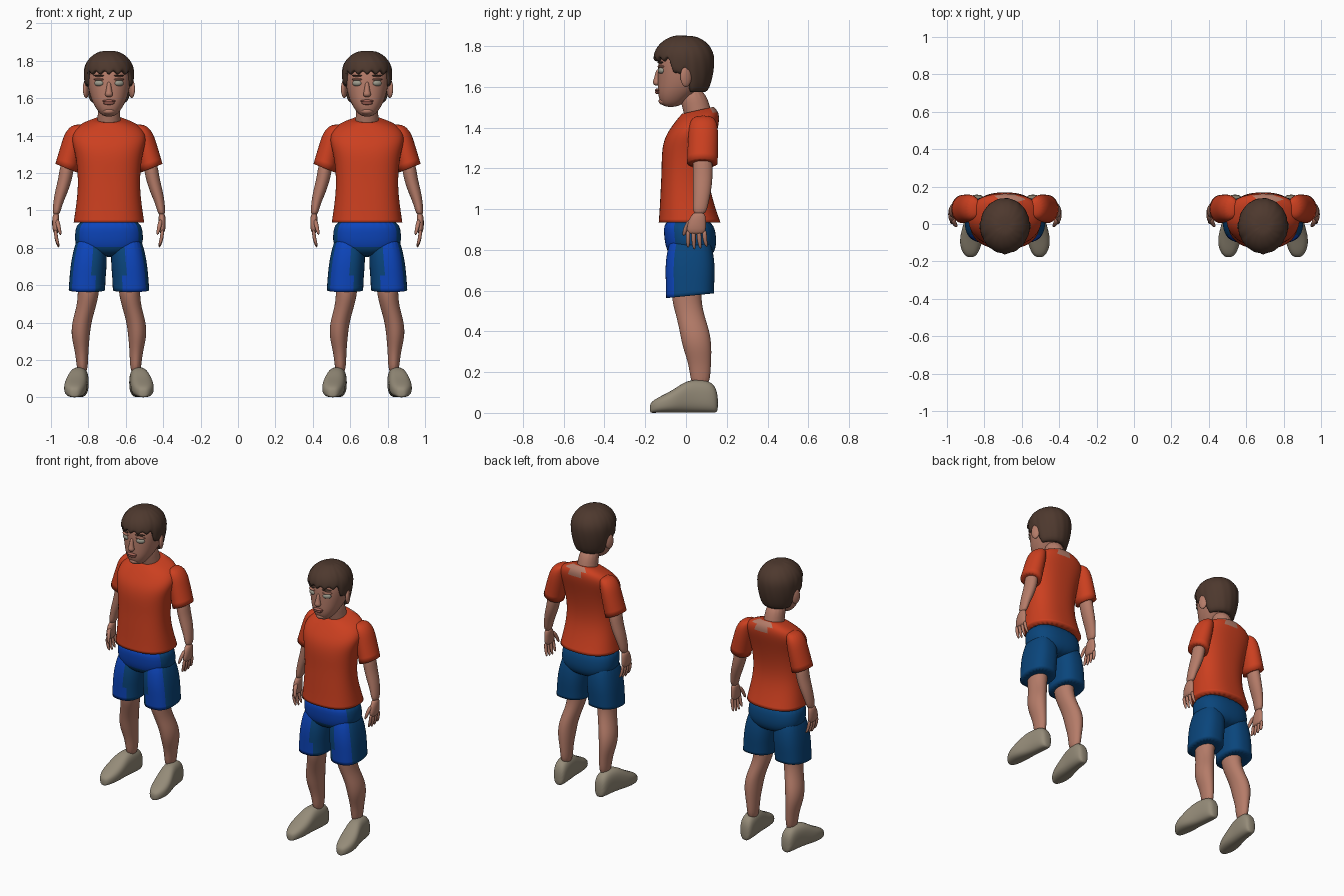
import bpy, bmesh, math
from mathutils import Vector, Matrix

cube = bpy.data.objects.get("Cube")
if cube:
    bpy.data.objects.remove(cube, do_unlink=True)

parts = []


def material(name, red, green, blue):
    mat = bpy.data.materials.new(name)
    mat.use_nodes = True
    mat.diffuse_color = (red, green, blue, 1)
    shader = mat.node_tree.nodes["Principled BSDF"]
    shader.inputs["Base Color"].default_value = (red, green, blue, 1)
    shader.inputs["Roughness"].default_value = .8
    return mat


SKIN = material("skin", .46, .2, .14)
HAIR = material("brown hair", .075, .04, .027)
SHIRT = material("orange red cloth", .6, .05, .014)
BLUE = material("bright blue cloth", .004, .06, .5)
NAVY = material("dark blue cloth", .003, .06, .2)
SHOE = material("grey beige canvas", .3, .26, .19)
EYE = material("eye grey", .33, .32, .26)
LIP = material("lips", .36, .12, .09)


def finish(name, bm, materials, rule=None, level=2):
    """Turn a bmesh into a smooth, subdivided part; rule picks a material per face."""
    bmesh.ops.recalc_face_normals(bm, faces=bm.faces)
    for face in bm.faces:
        face.smooth = True
        if rule:
            face.material_index = rule(face.calc_center_median())
    mesh = bpy.data.meshes.new(name)
    bm.to_mesh(mesh)
    bm.free()
    for mat in materials:
        mesh.materials.append(mat)
    obj = bpy.data.objects.new(name, mesh)
    bpy.context.scene.collection.objects.link(obj)
    if level:
        modifier = obj.modifiers.new("smooth", "SUBSURF")
        modifier.levels = modifier.render_levels = level
    parts.append(obj)


def bridge(bm, loops):
    """Join neighbouring loops of vertices with quads."""
    for lower, upper in zip(loops, loops[1:]):
        for i in range(len(lower)):
            bm.faces.new((lower[i - 1], lower[i], upper[i], upper[i - 1]))


def loft(name, rings, materials, side=1, sides=16, power=2, along_y=False,
         hard=(), rule=None, level=2):
    """Skin superellipse rings given as (x, y, z, half width, half depth, x tilt, y tilt)."""
    bm = bmesh.new()
    crease = bm.edges.layers.float.new("crease_edge")
    loops = []
    for ring in rings:
        x, y, z, width, depth, tilt_x, tilt_y = (tuple(ring) + (0, 0))[:7]
        loop = []
        for k in range(sides):
            angle = math.tau * (k + .5) / sides
            c, s = math.cos(angle), math.sin(angle)
            dx = width * math.copysign(abs(c) ** (2 / power), c)
            dy = depth * math.copysign(abs(s) ** (2 / power), s)
            if along_y:
                point = (x + dx, y, z + dy)
            else:
                point = (x + dx, y + dy, z + tilt_x * dx + tilt_y * dy)
            loop.append(bm.verts.new((side * point[0], point[1], point[2])))
        loops.append(loop)
    bridge(bm, loops)
    for end in (0, -1):
        cap = bm.faces.new(loops[end])
        if end in hard:
            for edge in cap.edges:
                edge[crease] = 1
    finish(name, bm, materials, rule, level)


def span(rows, tilt=0):
    """Centred rings from (z, half width, front y, back y); the tilt grows upward."""
    return [(0, (front + back) / 2, z, width, (back - front) / 2, 0, tilt * i / len(rows))
            for i, (z, width, front, back) in enumerate(rows)]


def ball(name, centre, size, mat, turn=0):
    """Ellipsoid turned about the vertical axis."""
    bm = bmesh.new()
    bmesh.ops.create_uvsphere(bm, u_segments=16, v_segments=10, radius=1)
    bm.transform(Matrix.Translation(centre) @ Matrix.Rotation(turn, 4, "Z")
                 @ Matrix.Diagonal(Vector(size)).to_4x4())
    finish(name, bm, [mat], level=0)


# Head and neck
loft("head", span([(1.5, .03, -.11, -.04), (1.53, .06, -.13, 0), (1.57, .085, -.14, .05),
                   (1.62, .105, -.14, .1), (1.7, .12, -.14, .12), (1.78, .12, -.13, .12),
                   (1.84, .05, -.06, .05)]), [SKIN], sides=20, power=2.2)
loft("neck", [(0, .07, 1.4, .075, .07), (0, .055, 1.49, .06, .07), (0, .02, 1.6, .06, .07)], [SKIN])

# Face
loft("nose", [(0, -.14, 1.605, .015, .015), (0, -.145, 1.62, .025, .022),
              (0, -.14, 1.64, .015, .018), (0, -.135, 1.69, .011, .011)], [SKIN], sides=10)
ball("upper_lip", (0, -.139, 1.584), (.036, .014, .008), LIP)
ball("lower_lip", (0, -.137, 1.573), (.03, .015, .009), LIP)
ball("chin", (0, -.105, 1.53), (.035, .03, .02), SKIN)
for s, side in ((1, "left"), (-1, "right")):
    x, turn = s * .054, s * .4
    ball(side + "_eye", (x, -.122, 1.68), (.027, .014, .016), EYE, turn)
    ball(side + "_upper_lid", (x, -.121, 1.7), (.03, .016, .007), SKIN, turn)
    ball(side + "_brow", (x, -.127, 1.72), (.03, .009, .005), HAIR, turn)
    ball(side + "_ear", (s * .122, 0, 1.65), (.014, .03, .05), SKIN, turn)


# Hair: a ridged cap whose lower edge drops from the fringe to the nape
def hair_edge(back, k):
    if back < -.45:
        return 1.745 - .03 * (k % 3 == 0)
    if back < -.1:
        return 1.68 - .03 * (k % 2)
    return 1.69 if back < .25 else 1.575


def hair_radius(z):
    if z > 1.74:
        return math.sqrt(1 - ((z - 1.74) / .117) ** 2)
    return 1 - 8 * (1.74 - z) ** 2


bm = bmesh.new()
loops = []
columns, rows = 48, 9
for row in range(-1, rows):
    loop = []
    for k in range(columns):
        angle = math.tau * k / columns
        across, back = math.sin(angle), -math.cos(angle)
        low = hair_edge(back, k)
        z = low + (1.855 - low) * math.sin(max(row, 0) / rows * math.pi / 2)
        radius = hair_radius(z) * (1 + .014 * math.sin(k * math.tau / 3 + row))
        if row < 0:
            radius *= .8
        loop.append(bm.verts.new((.135 * radius * across, .15 * radius * back - .01, z)))
    loops.append(loop)
bridge(bm, loops)
bm.faces.new(loops[-1])
finish("hair", bm, [HAIR], level=1)


# Shirt, with the bare patch behind the collar
def bare_patch(centre):
    return int(centre.z > 1.44 and centre.y > .07 and -.045 < centre.x < .08)


loft("shirt_body", span([(.935, .19, -.135, .17), (1, .18, -.13, .145), (1.1, .167, -.125, .115),
                         (1.2, .167, -.12, .115), (1.3, .18, -.12, .135), (1.37, .2, -.105, .155),
                         (1.42, .195, -.075, .165), (1.46, .155, -.045, .16),
                         (1.485, .08, -.02, .135)], .25),
     [SHIRT, SKIN], sides=28, power=2.4, hard=(0, -1), rule=bare_patch)


# Shorts: bright outer fronts, dark elsewhere
def cloth(centre):
    return int(centre.y > -.05 or (centre.z < .84 and abs(centre.x) < .08))


loft("shorts_seat", span([(.75, .1, -.06, .11), (.8, .185, -.1, .15), (.88, .183, -.11, .15),
                          (.96, .17, -.11, .125)]), [BLUE, NAVY], sides=28, power=2.5, rule=cloth)

for s, side in ((1, "left"), (-1, "right")):
    def limb(name, rings, *materials, **options):
        loft(side + "_" + name, rings, materials, s, **options)

    # Arm and sleeve
    limb("sleeve", [(.165, .085, 1.46, .03, .04), (.18, .085, 1.43, .055, .07, -.2),
                    (.195, .085, 1.36, .06, .076), (.228, .08, 1.225, .06, .077, .4)],
         SHIRT, hard=(-1,))
    limb("arm", [(.22, .08, 1.27, .04, .05), (.23, .083, 1.18, .038, .05),
                 (.254, .08, 1.1, .036, .047), (.275, .073, 1.03, .025, .038),
                 (.283, .065, .97, .02, .034)], SKIN)

    # Hand
    limb("palm", [(.282, .065, .99, .018, .03), (.285, .055, .945, .02, .045),
                  (.285, .05, .9, .019, .05), (.283, .05, .875, .012, .044)], SKIN, sides=12, level=1)
    for i, finger in enumerate(("index", "middle", "ring", "little")):
        y = .01 + .027 * i
        tip = .795 + .01 * abs(i - 1.3)
        limb(finger + "_finger", [(.286, y, .9, .011, .013), (.283, y, .85, .011, .012),
                                  (.268, y + .004 * i, tip, .008, .008)], SKIN, sides=8, level=1)
    limb("thumb", [(.278, .03, .955, .014, .016), (.27, 0, .915, .013, .015),
                   (.258, -.012, .865, .008, .009)], SKIN, sides=8, level=1)

    # Leg and shorts
    limb("shorts_leg", [(.118, .02, .575, .098, .118, 0, .1), (.114, .02, .65, .097, .12),
                        (.104, .02, .75, .097, .124), (.09, .02, .9, .07, .09)],
         BLUE, NAVY, sides=24, power=2.5, hard=(0,), rule=cloth)
    limb("leg", [(.11, .01, .64, .06, .075), (.108, 0, .56, .058, .074), (.122, .02, .48, .052, .07),
                 (.147, .043, .4, .053, .075), (.153, .055, .32, .05, .073),
                 (.144, .07, .23, .033, .053), (.142, .07, .12, .03, .048)], SKIN)

    # Shoe, from heel to toe as (x, y, half width, height)
    shoe = [(.15, .158, .025, .09), (.152, .135, .046, .155), (.158, .06, .05, .165),
            (.168, 0, .054, .16), (.178, -.06, .063, .115), (.184, -.12, .058, .085),
            (.184, -.165, .036, .06), (.184, -.178, .014, .04)]
    limb("shoe", [(x, y, height / 2, width, height / 2) for x, y, width, height in shoe],
         SHOE, power=2.6, along_y=True)

# Two identical children side by side
for obj in list(parts):
    twin = obj.copy()
    twin.name = "second_" + obj.name
    bpy.context.scene.collection.objects.link(twin)
    obj.location.x, twin.location.x = -.69, .69
